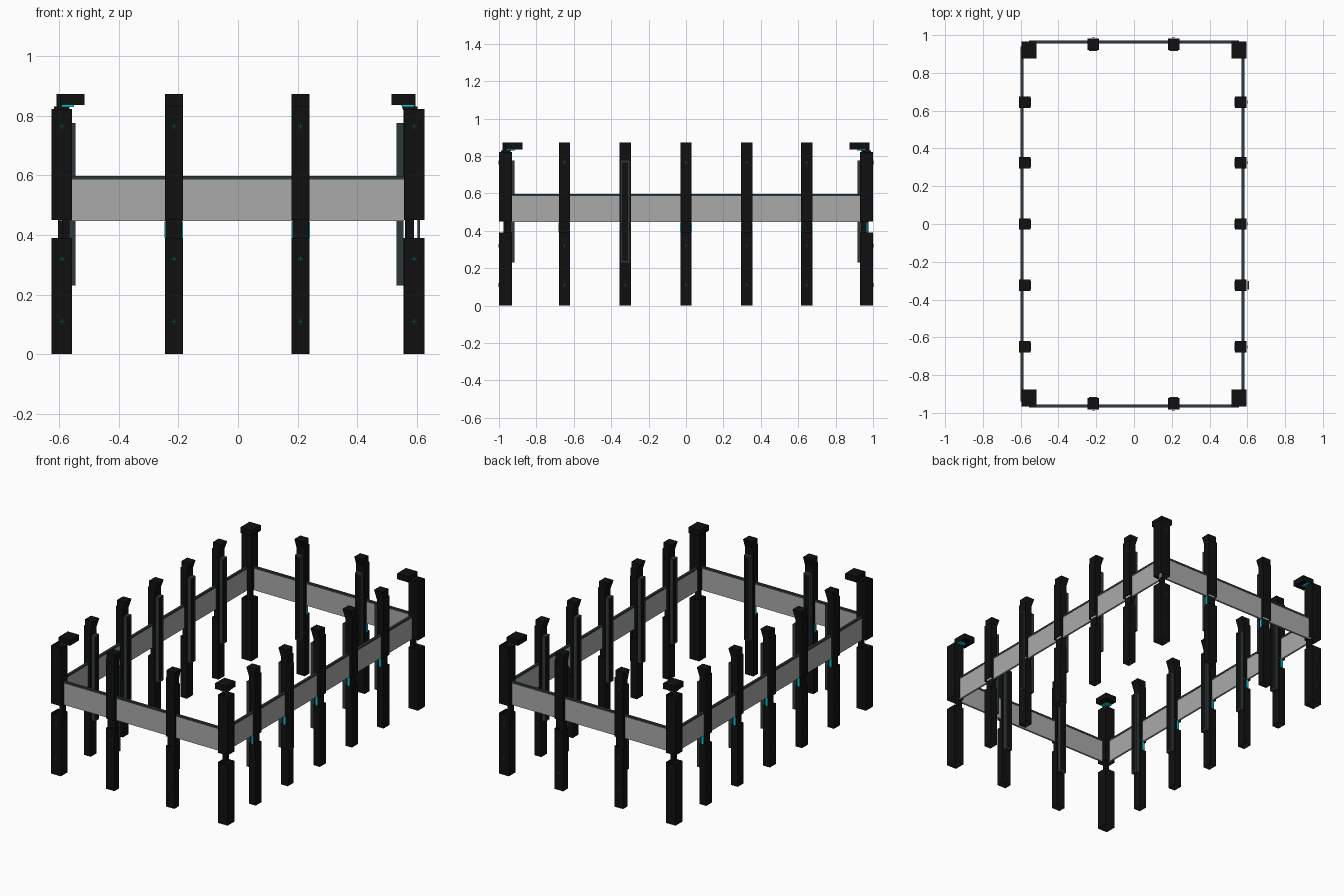
import bpy, bmesh, math
from mathutils import Matrix

if "Cube" in bpy.data.objects:
    bpy.data.objects.remove(bpy.data.objects["Cube"])


def mat(name, r, g, b):
    m = bpy.data.materials.new(name)
    m.diffuse_color = (r, g, b, 1)
    m.use_nodes = True
    m.node_tree.nodes["Principled BSDF"].inputs["Base Color"].default_value = m.diffuse_color
    return m


BLACK = mat("black", 0.005, 0.005, 0.005)
GREY = mat("panel grey", 0.40, 0.40, 0.40)
SLATE = mat("dark slate", 0.03, 0.04, 0.043)
CYAN = mat("cyan", 0.0, 0.62, 0.68)
TEAL = mat("deep teal", 0.004, 0.045, 0.05)


def box(name, lo, hi, material, M=Matrix(), open_ends=False, shear=0.0):
    """Box between two corners; open_ends drops top and bottom,
    shear moves the bottom face outward (local -y) for sloped heads."""
    bm = bmesh.new()
    bmesh.ops.create_cube(bm, size=1)
    for v in bm.verts:
        low = v.co.z < 0
        for i in range(3):
            v.co[i] = lo[i] + (v.co[i] + 0.5) * (hi[i] - lo[i])
        if low and v.co.y > (lo[1] + hi[1]) / 2:
            v.co.y -= shear
    if open_ends:
        bm.normal_update()
        ends = [f for f in bm.faces if abs(f.normal.z) > 0.9]
        bmesh.ops.delete(bm, geom=ends, context='FACES')
    bmesh.ops.transform(bm, matrix=M, verts=bm.verts)
    me = bpy.data.meshes.new(name)
    bm.to_mesh(me)
    bm.free()
    me.materials.append(material)
    ob = bpy.data.objects.new(name, me)
    bpy.context.collection.objects.link(ob)
    return ob


def frame_plate(name, y0, y1, M):
    """Long inset plate with a slate rim; y1 is the inner side."""
    z0, z1, w = 0.23, 0.775, 0.022
    box(name + "_plate", (-w + 0.006, y0, z0 + 0.01), (w - 0.006, y1 - 0.005, z1 - 0.01), BLACK, M)
    for s in (-1, 1):
        a, b = sorted((s * w, s * (w - 0.006)))
        box(name + "_rim_side", (a, y0, z0), (b, y1, z1), SLATE, M)
    for a, b in ((z0, z0 + 0.01), (z1 - 0.01, z1)):
        box(name + "_rim_end", (-w, y0, a), (w, y1, b), SLATE, M)


def rivets(name, y, M):
    """Small cross marks on the outer face."""
    for z in (0.11, 0.32, 0.765):
        box(name + "_mark", (-0.008, y - 0.0015, z - 0.002), (0.008, y, z + 0.002), TEAL, M)
        box(name + "_mark", (-0.002, y - 0.0015, z - 0.01), (0.002, y, z + 0.01), TEAL, M)


def fence_post(name, M, outer_frame=False):
    """Local frame: wall lies on y = 0, outside is -y."""
    w = 0.03
    box(name + "_lower", (-w, -0.025, 0), (w, 0.022, 0.39), BLACK, M, True)
    box(name + "_neck", (-w + 0.002, -0.012, 0.39), (w - 0.002, 0.018, 0.45), BLACK, M)
    box(name + "_upper", (-w, -0.025, 0.45), (w, 0.022, 0.83), BLACK, M, True)
    box(name + "_head", (-w, -0.018, 0.815), (w, 0.042, 0.872), BLACK, M, shear=0.02)
    box(name + "_light", (-w - 0.001, -0.008, 0.39), (-w + 0.004, 0.006, 0.445), CYAN, M)
    frame_plate(name + "_frame", 0.022, 0.046, M)
    rivets(name, -0.025, M)
    if outer_frame:
        out = M @ Matrix.Translation((0, -0.025, 0)) @ Matrix.Rotation(math.pi, 4, 'Z')
        frame_plate(name + "_outer_frame", 0, 0.008, out)


def place(x, y, deg):
    return Matrix.Translation((x, y, 0)) @ Matrix.Rotation(math.radians(deg), 4, 'Z')


WX, WY = 0.585, 0.963

# Intermediate posts on the short and long sides
for x in (-0.215, 0.21):
    fence_post("front_post", place(x, -WY, 0))
    fence_post("back_post", place(x, WY, 180))
for y in (-0.65, -0.325, 0, 0.325, 0.645):
    fence_post("right_post", place(WX - 0.008, y, 90), y == -0.325)
    fence_post("left_post", place(-WX - 0.006, y, -90))

# Corner posts: open square sleeves with an inward cap on top
for sx in (-1, 1):
    for sy in (-1, 1):
        def corner(name, a, b, material, open_ends=False):
            xs = sorted((sx * a[0], sx * b[0]))
            ys = sorted((sy * a[1], sy * b[1]))
            return box(name, (xs[0], ys[0], a[2]), (xs[1], ys[1], b[2]), material, open_ends=open_ends)
        corner("corner_lower", (0.557, 0.93, 0), (0.626, 1.0, 0.39), BLACK, True)
        corner("corner_neck", (0.565, 0.935, 0.39), (0.59, 0.965, 0.45), BLACK)
        corner("corner_upper", (0.557, 0.93, 0.45), (0.626, 1.0, 0.822), BLACK, True)
        corner("corner_cap", (0.515, 0.875, 0.836), (0.595, 0.967, 0.872), BLACK)
        corner("corner_light", (0.55, 0.915, 0.829), (0.592, 0.962, 0.836), CYAN)
        rivets("corner", -1.0, Matrix.Translation((sx * 0.59, 0, 0)) @ Matrix.Rotation(
            0 if sy < 0 else math.pi, 4, 'Z'))


def wall(name, M, half):
    """Grey panel with a dark top rail."""
    box(name + "_panel", (-half, -0.006, 0.447), (half, 0.006, 0.588), GREY, M)
    box(name + "_rail", (-half, -0.008, 0.586), (half, 0.008, 0.598), SLATE, M)


# Perimeter panels
wall("front_wall", place(0, -WY, 0), 0.557)
wall("back_wall", place(0, WY, 180), 0.557)
wall("right_wall", place(WX - 0.008, 0, 90), 0.94)
wall("left_wall", place(-WX - 0.008, 0, -90), 0.94)
